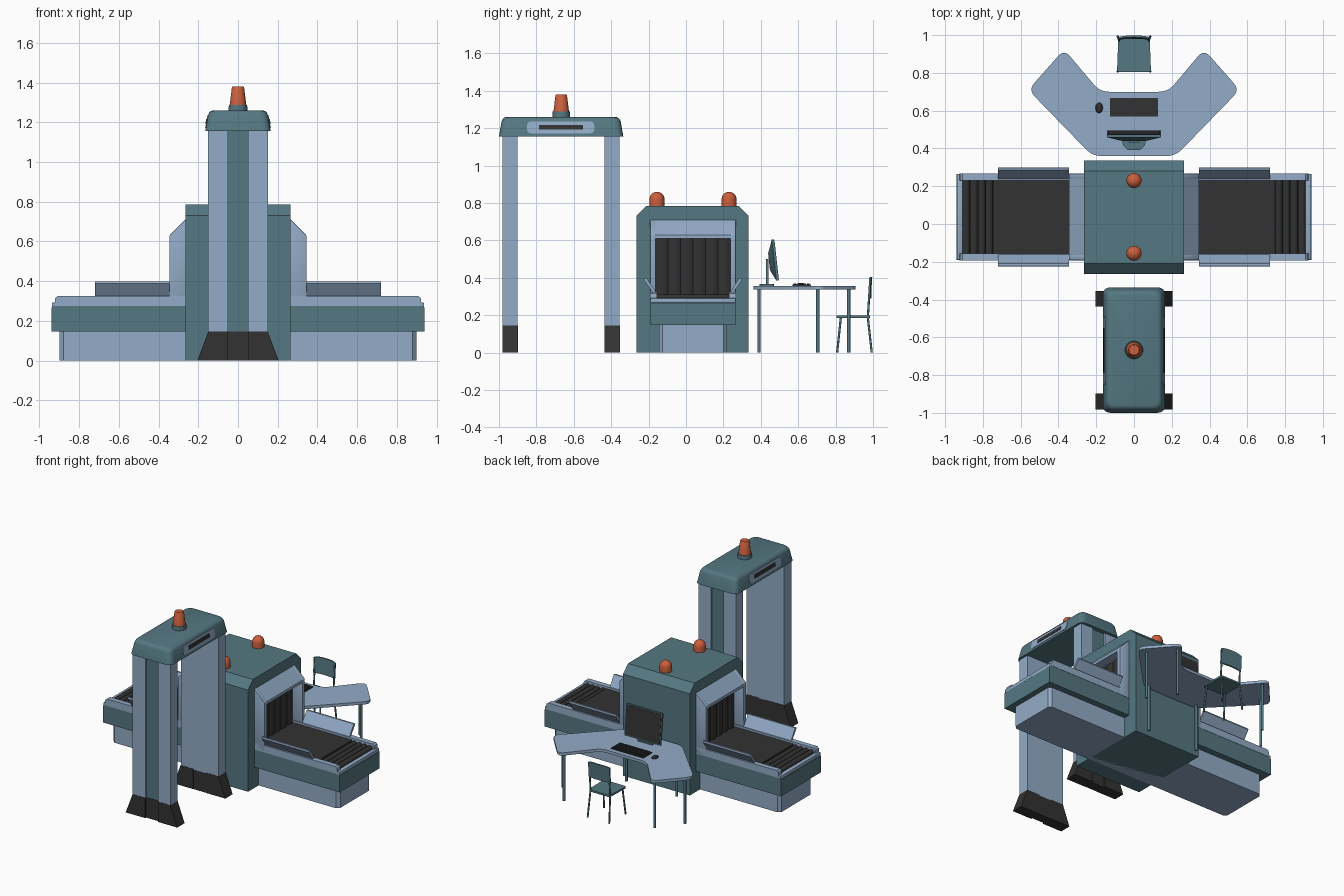
import bpy, bmesh, math
from mathutils import Vector

if "Cube" in bpy.data.objects:
    bpy.data.objects.remove(bpy.data.objects["Cube"])

def material(name, c):
    m = bpy.data.materials.new(name)
    m.diffuse_color = (*c, 1)
    m.use_nodes = True
    m.node_tree.nodes["Principled BSDF"].inputs["Base Color"].default_value = m.diffuse_color
    return m

BLUE = material("light_blue", (0.29, 0.41, 0.57))
TEAL = material("dark_teal", (0.09, 0.185, 0.22))
ORANGE = material("signal_orange", (0.60, 0.115, 0.045))
BLACK = material("soft_black", (0.032, 0.032, 0.033))

def finish(name, bm, mat, bevel=0, seg=2):
    bmesh.ops.recalc_face_normals(bm, faces=bm.faces)
    if bevel:
        bmesh.ops.bevel(bm, geom=bm.edges[:], offset=bevel, segments=seg, affect='EDGES', profile=0.5)
    for f in bm.faces:
        f.smooth = True
    for e in bm.edges:
        e.smooth = len(e.link_faces) == 2 and e.calc_face_angle(0) < math.radians(32)
    me = bpy.data.meshes.new(name)
    bm.to_mesh(me)
    bm.free()
    me.materials.append(mat)
    ob = bpy.data.objects.new(name, me)
    bpy.context.collection.objects.link(ob)
    return ob

def add_loft(bm, loops):
    rings = [[bm.verts.new(p) for p in lp] for lp in loops]
    n = len(rings[0])
    for a, b in zip(rings, rings[1:]):
        for i in range(n):
            bm.faces.new((a[i], a[(i + 1) % n], b[(i + 1) % n], b[i]))
    bm.faces.new(rings[0])
    bm.faces.new(rings[-1])

def loft(name, loops, mat, bevel=0):
    bm = bmesh.new()
    add_loft(bm, loops)
    return finish(name, bm, mat, bevel)

def prism(name, pts, axis, a, b, mat, bevel=0):
    put = {'x': lambda p, t: (t, p[0], p[1]), 'y': lambda p, t: (p[0], t, p[1]),
           'z': lambda p, t: (p[0], p[1], t)}[axis]
    return loft(name, [[put(p, t) for p in pts] for t in (a, b)], mat, bevel)

def boxes(name, items, mat, bevel=0):
    bm = bmesh.new()
    for x0, x1, y0, y1, z0, z1 in items:
        add_loft(bm, [[(x0, y0, z), (x1, y0, z), (x1, y1, z), (x0, y1, z)] for z in (z0, z1)])
    return finish(name, bm, mat, bevel)

def lathe(name, center, profile, mat, n=24, sy=1):
    cx, cy = center
    ang = [2 * math.pi * i / n for i in range(n)]
    return loft(name, [[(cx + r * math.cos(t), cy + sy * r * math.sin(t), z) for t in ang]
                       for r, z in profile], mat)

def rod(name, p, q, r, mat, n=12):
    p, q = Vector(p), Vector(q)
    d = (q - p).normalized()
    u = d.orthogonal().normalized()
    v = d.cross(u)
    ring = [r * (math.cos(2 * math.pi * i / n) * u + math.sin(2 * math.pi * i / n) * v) for i in range(n)]
    return loft(name, [[c + o for o in ring] for c in (p, q)], mat)

def rounded(pts, r, n=6):
    out = []
    for i, p in enumerate(pts):
        c = Vector(p)
        a = c + (Vector(pts[i - 1]) - c).normalized() * r
        b = c + (Vector(pts[(i + 1) % len(pts)]) - c).normalized() * r
        for k in range(n + 1):
            t = k / n
            out.append(tuple(a * (1 - t) ** 2 + c * 2 * t * (1 - t) + b * t * t))
    return out

def rect(x0, x1, y0, y1):
    return [(x0, y0), (x1, y0), (x1, y1), (x0, y1)]

def sx(pts, s):
    return [(s * x, z) for x, z in pts]

# --- Walk-through gate: two grooved posts on flared feet ---
for nm, outer, inner in (("front", -0.98, -0.90), ("back", -0.355, -0.435)):
    d = 0.015 if outer < inner else -0.015
    groove = outer + d
    boxes(nm + "_post_panel", [(-0.15, 0.15, min(groove, inner), max(groove, inner), 0.14, 1.16)], BLUE)
    strip = sorted((groove, groove - d * 0.2))
    boxes(nm + "_post_strip", [(-0.05, 0.05, *strip, 0.14, 1.16)], TEAL)
    boxes(nm + "_foot_middle", [(-0.05, 0.05, *sorted((inner, outer + d * 0.6)), 0, 0.145)], BLACK)
    for s, side in ((1, "right"), (-1, "left")):
        boxes(f"{nm}_post_rib_{side}", [(*sorted((s * 0.05, s * 0.15)), *sorted((outer, groove)), 0.14, 1.16)], BLUE)
        prism(f"{nm}_foot_{side}", sx([(0.05, 0), (0.205, 0), (0.15, 0.145), (0.05, 0.145)], s),
              'y', outer - d * 0.1, inner + d * 0.1, BLACK)

# Gate header with side displays and beacon
loops = []
for z, i in ((1.155, 0), (1.235, 0.014), (1.248, 0.02), (1.256, 0.028), (1.26, 0.04)):
    loops.append([(x, y, z) for x, y in rounded(rect(-0.165 + i, 0.165 - i, -1 + i, -0.335 - i), 0.045)])
loft("gate_header", loops, TEAL)
for s, side in ((1, "right"), (-1, "left")):
    for nm, pts, x1, mat in (
            ("display_frame", rounded(rect(-0.85, -0.49, 1.172, 1.236), 0.025), 0.168, BLUE),
            ("display", rect(-0.785, -0.55, 1.192, 1.217), 0.171, BLACK)):
        loft(f"{nm}_{side}", [[(s * (x - (z - 1.155) * 0.175), y, z) for y, z in pts]
                              for x in (0.158, x1)], mat)
lathe("beacon_base", (0, -0.667), [(0.048, 1.255), (0.046, 1.288)], TEAL)
lathe("beacon_lamp", (0, -0.667), [(0.042, 1.285), (0.031, 1.374), (0.027, 1.38)], ORANGE)

# --- Scanner housing ---
prism("scanner_housing", [(-0.265, 0), (0.335, 0), (0.335, 0.73), (0.28, 0.785), (-0.21, 0.785), (-0.265, 0.73)],
      'x', -0.265, 0.265, TEAL)
for y in (-0.155, 0.23):
    prof = [(0.04, 0.78), (0.04, 0.82)]
    prof += [(0.04 * math.cos(a), 0.82 + 0.04 * math.sin(a)) for a in (0.3, 0.6, 0.9, 1.2, 1.45)]
    lathe("warning_dome", (0, y), prof, ORANGE)

# Conveyor plinth and tray
prism("conveyor_plinth", [(-0.88, -0.145), (0.88, -0.145), (0.90, -0.125), (0.90, 0.20), (0.88, 0.22),
                          (-0.88, 0.22), (-0.90, 0.20), (-0.90, -0.125)], 'z', 0, 0.15, BLUE)
prism("conveyor_tray", [(-0.94, 0.147), (0.94, 0.147), (0.94, 0.265), (0.925, 0.28), (-0.925, 0.28), (-0.94, 0.265)],
      'y', -0.19, 0.265, TEAL)

for s, side in ((1, "right"), (-1, "left")):
    # Rails and end lip
    for y0, y1 in ((-0.192, -0.155), (0.23, 0.267)):
        prism("side_rail_" + side, sx([(0.26, 0.275), (0.925, 0.275), (0.92, 0.315), (0.908, 0.325), (0.26, 0.325)], s),
              'y', y0, y1, BLUE)
    boxes("end_lip_" + side, [(*sorted((s * 0.908, s * 0.938)), -0.19, 0.265, 0.266, 0.291)], BLUE, 0.004)
    # Belt and rollers
    boxes("belt_" + side, [(*sorted((s * 0.26, s * 0.745)), -0.156, 0.231, 0.275, 0.311)], BLACK)
    for k in range(4):
        x = s * (0.766 + 0.041 * k)
        rod("roller_" + side, (x, -0.156, 0.291), (x, 0.231, 0.291), 0.02, BLACK, 16)
    # Tunnel hood
    wall = sx([(0.26, 0.28), (0.345, 0.28), (0.345, 0.63), (0.26, 0.715)], s)
    prism("hood_wall_front_" + side, wall, 'y', -0.192, -0.163, BLUE, 0.004)
    prism("hood_wall_back_" + side, wall, 'y', 0.238, 0.267, BLUE, 0.004)
    prism("hood_top_" + side, sx([(0.26, 0.61), (0.344, 0.61), (0.344, 0.63), (0.26, 0.714)], s),
          'y', -0.18, 0.255, BLUE)
    # Curtain strips with a slight bow
    w = 0.40 / 6
    for k in range(6):
        y0 = -0.162 + w * k
        arc = [(s * (0.268 + 0.012 * math.sin(math.pi * i / 6)), y0 + w * i / 6) for i in range(7)]
        prism("curtain_strip_" + side, [(s * 0.262, y0)] + arc + [(s * 0.262, y0 + w)], 'z', 0.305, 0.612, BLACK)
    # Flared luggage guards
    guard = [(-0.158, 0.318), (-0.175, 0.318), (-0.225, 0.388), (-0.222, 0.398), (-0.21, 0.398)]
    for nm, pts in (("front", guard), ("back", [(0.075 - y, z) for y, z in guard])):
        prism(f"guard_{nm}_{side}", pts, 'x', s * 0.345, s * 0.72, BLUE)

# --- Operator desk ---
half = [(0.22, 0.36), (0.56, 0.71), (0.37, 0.925), (0.18, 0.70)]
outline = rounded(half + [(-x, y) for x, y in reversed(half)], 0.05)
prism("desk_top", outline, 'z', 0.337, 0.357, BLUE)
for s in (1, -1):
    for x, y in ((0.2, 0.39), (0.485, 0.705), (0.36, 0.87)):
        rod("desk_leg", (s * x, y, 0), (s * x, y, 0.34), 0.009, TEAL)

# Monitor facing the chair
def screen_loop(hx, z0, z1, off):
    return [(x, 0.495 - (z - 0.385) * 0.11 + off, z) for x, z in rect(-hx, hx, z0, z1)]
loft("monitor_shell", [screen_loop(0.143, 0.385, 0.605, 0), screen_loop(0.143, 0.385, 0.605, -0.012),
                       screen_loop(0.06, 0.44, 0.53, -0.04)], TEAL)
loft("monitor_screen", [screen_loop(0.137, 0.392, 0.598, -0.002), screen_loop(0.137, 0.392, 0.598, 0.002)], BLACK)
boxes("monitor_neck", [(-0.025, 0.025, 0.428, 0.442, 0.36, 0.50)], TEAL)
prism("monitor_foot", rounded([(-0.06, 0.47), (-0.06, 0.42), (-0.035, 0.392), (0.035, 0.392), (0.06, 0.42), (0.06, 0.47)], 0.012),
      'z', 0.356, 0.366, TEAL)

# Keyboard and mouse
boxes("keyboard", [(-0.128, 0.128, 0.57, 0.667, 0.356, 0.364)], BLACK)
boxes("keyboard_keys", [(-0.122 + 0.0175 * i, -0.108 + 0.0175 * i, 0.575 + 0.0178 * j, 0.589 + 0.0178 * j, 0.363, 0.369)
                        for i in range(14) for j in range(5)], BLACK)
lathe("mouse", (-0.185, 0.615), [(0.019, 0.356), (0.02, 0.362), (0.015, 0.369), (0.006, 0.372)], BLACK, 16, 1.4)

# --- Chair ---
prism("chair_seat", rounded([(-0.09, 0.805), (0.09, 0.805), (0.083, 0.985), (-0.083, 0.985)], 0.015),
      'z', 0.186, 0.199, TEAL)
rows = []
for y in (0.972, 0.982):
    rows.append([(x, y + 0.01 - 1.2 * x * x + (z - 0.29) * 0.06, z)
                 for x, z in [(-0.085 + 0.017 * i, 0.29) for i in range(11)]
                 + [(0.085 - 0.017 * i, 0.405 - 0.008 * (abs(i - 5) / 5) ** 4) for i in range(11)]])
loft("chair_backrest", rows, TEAL)
for s in (1, -1):
    rod("chair_front_leg", (s * 0.086, 0.808, 0), (s * 0.075, 0.828, 0.19), 0.006, TEAL)
    rod("chair_back_leg", (s * 0.086, 0.993, 0), (s * 0.078, 0.972, 0.19), 0.006, TEAL)
    rod("chair_back_post", (s * 0.078, 0.972, 0.185), (s * 0.078, 0.985, 0.39), 0.006, TEAL)
